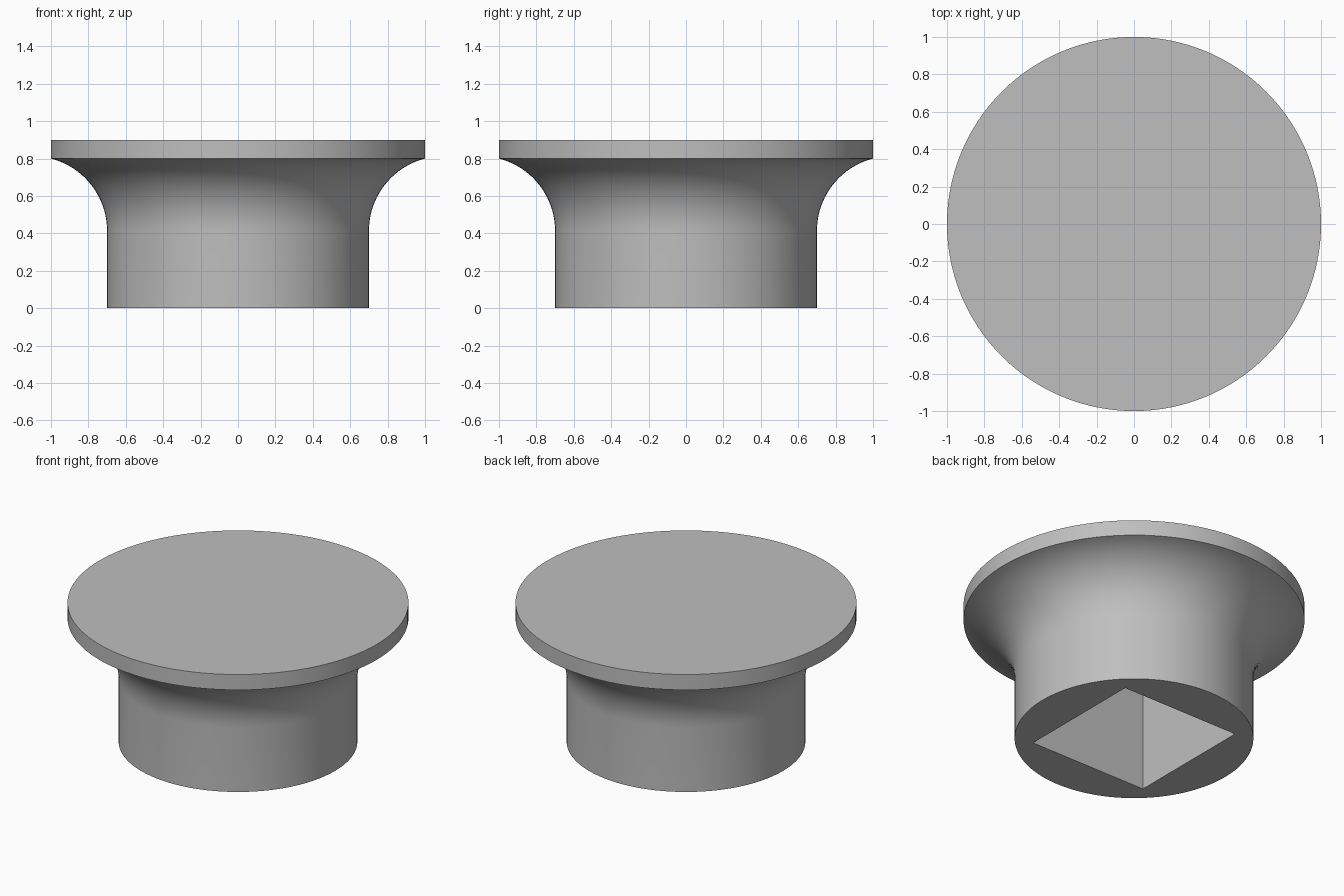
import bpy
import bmesh
import math
from mathutils import Matrix

SEGMENTS = 128
STEM_RADIUS, FILLET_RADIUS = 0.7, 0.4
CAP_RADIUS, CAP_BOTTOM, CAP_TOP = 1.0, 0.8, 0.9
SOCKET_WIDTH, SOCKET_DEPTH = 0.84, 0.8

default = bpy.data.objects.get("Cube")
if default:
    bpy.data.objects.remove(default, do_unlink=True)

# Plain grey material
grey = bpy.data.materials.new("plain_grey")
grey.use_nodes = True
colour = (0.52, 0.52, 0.52, 1)
grey.diffuse_color = colour
grey.node_tree.nodes["Principled BSDF"].inputs["Base Color"].default_value = colour


def add_object(name, bm):
    bmesh.ops.recalc_face_normals(bm, faces=bm.faces)
    mesh = bpy.data.meshes.new(name)
    bm.to_mesh(mesh)
    bm.free()
    mesh.materials.append(grey)
    obj = bpy.data.objects.new(name, mesh)
    bpy.context.collection.objects.link(obj)
    return obj


def lathe(name, profile):
    """Revolve (radius, height) points and close both ends with flat discs."""
    bm = bmesh.new()
    rings = []
    for r, z in profile:
        angles = [math.tau * i / SEGMENTS for i in range(SEGMENTS)]
        rings.append([bm.verts.new((r * math.cos(a), r * math.sin(a), z)) for a in angles])
    for low, high in zip(rings, rings[1:]):
        for i in range(SEGMENTS):
            j = (i + 1) % SEGMENTS
            bm.faces.new((low[i], low[j], high[j], high[i]))
    bm.faces.new(rings[0])
    bm.faces.new(rings[-1])
    return add_object(name, bm)


# Straight stem, flared fillet and flat round cap as one profile
sweep = math.acos(1 - (CAP_RADIUS - STEM_RADIUS) / FILLET_RADIUS)
fillet_start = CAP_BOTTOM - FILLET_RADIUS * math.sin(sweep)
profile = [(STEM_RADIUS, 0)]
steps = 20
for i in range(steps + 1):
    a = sweep * i / steps
    profile.append((STEM_RADIUS + FILLET_RADIUS * (1 - math.cos(a)),
                    fillet_start + FILLET_RADIUS * math.sin(a)))
profile.append((CAP_RADIUS, CAP_TOP))
knob = lathe("flared_knob", profile)

# Square socket cut up into the stem from below
bm = bmesh.new()
bmesh.ops.create_cube(bm, size=1, matrix=Matrix.Diagonal(
    (SOCKET_WIDTH, SOCKET_WIDTH, 2 * SOCKET_DEPTH, 1)))
cutter = add_object("socket_cutter", bm)
cut = knob.modifiers.new("square_socket", "BOOLEAN")
cut.operation = "DIFFERENCE"
cut.solver = "EXACT"
cut.object = cutter

# Apply the cut, discard the cutter and smooth the round walls
bpy.ops.object.select_all(action="DESELECT")
knob.select_set(True)
bpy.context.view_layer.objects.active = knob
bpy.ops.object.modifier_apply(modifier=cut.name)
bpy.data.objects.remove(cutter, do_unlink=True)
bpy.ops.object.shade_smooth_by_angle(angle=math.radians(30))
